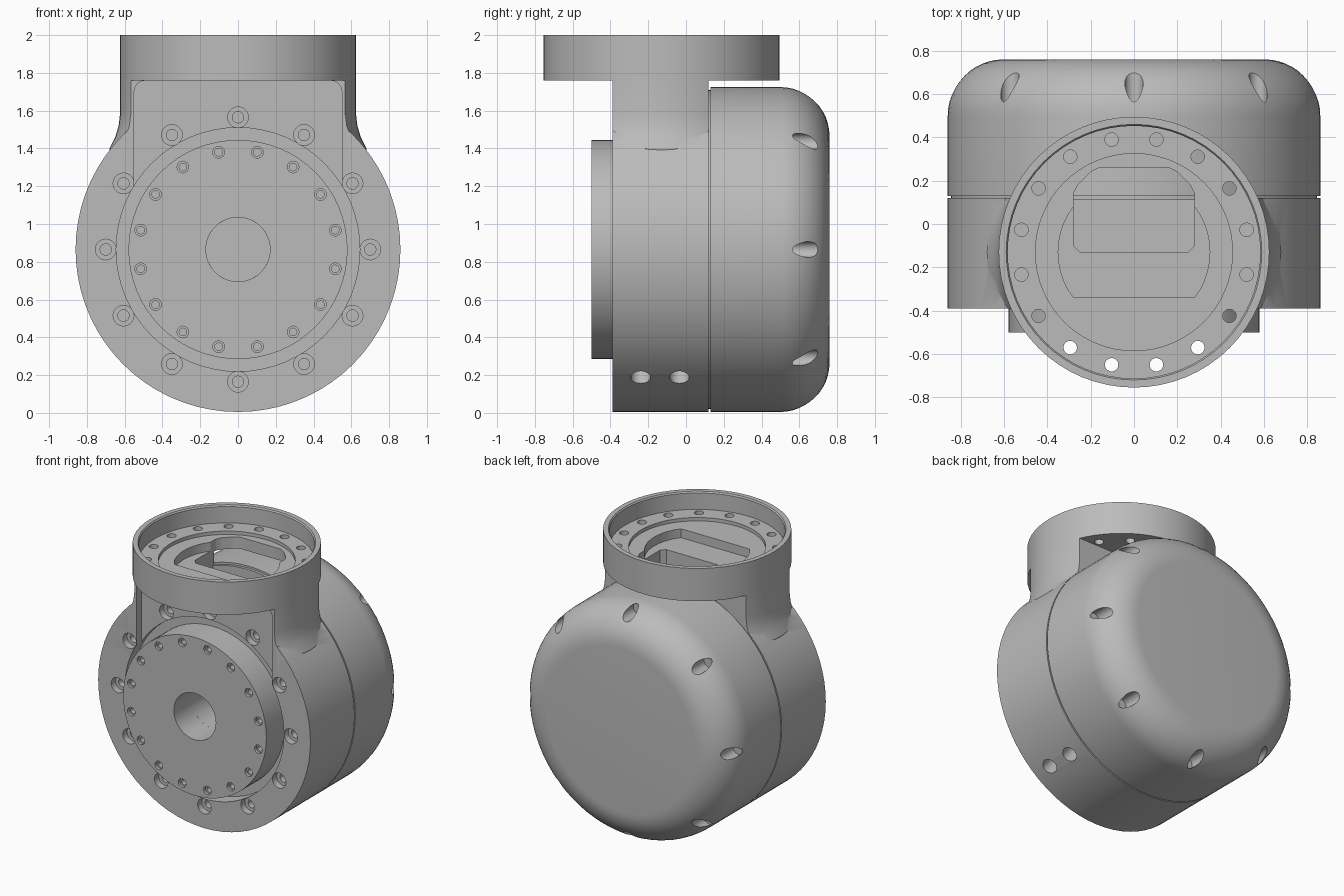
import bpy, bmesh
from math import pi, sin, cos, radians
from mathutils import Matrix, Vector

if "Cube" in bpy.data.objects:
    bpy.data.objects.remove(bpy.data.objects["Cube"])

metal = bpy.data.materials.new("brushed_grey")
metal.use_nodes = True
GREY = (0.5, 0.5, 0.5, 1)
metal.diffuse_color = GREY
metal.node_tree.nodes["Principled BSDF"].inputs["Base Color"].default_value = GREY

AXIS_Z = 0.865                                   # height of the main axis
RING_Y = -0.13                                   # centre of the top ring
TO_Y = Matrix.Rotation(-pi / 2, 4, 'X')          # turns a z axis into +y
MAIN = Matrix.Translation((0, 0, AXIS_Z)) @ TO_Y
RING = Matrix.Translation((0, RING_Y, 0))


def finish(name, bm):
    bmesh.ops.recalc_face_normals(bm, faces=bm.faces)
    me = bpy.data.meshes.new(name)
    bm.to_mesh(me)
    bm.free()
    me.materials.append(metal)
    ob = bpy.data.objects.new(name, me)
    bpy.context.collection.objects.link(ob)
    return ob


def lathe(name, profile, places, seg=64, closed=False):
    """Revolve (radius, height) points about z, once at each matrix."""
    one = bmesh.new()
    vs = [one.verts.new((r, 0, h)) for r, h in profile]
    es = [one.edges.new(p) for p in zip(vs, vs[1:])]
    if closed:
        es.append(one.edges.new((vs[-1], vs[0])))
    bmesh.ops.spin(one, geom=vs + es, axis=(0, 0, 1), cent=(0, 0, 0),
                   angle=2 * pi, steps=seg, use_merge=False)
    bmesh.ops.remove_doubles(one, verts=one.verts, dist=1e-5)
    tmp = bpy.data.meshes.new("tmp")
    one.to_mesh(tmp)
    one.free()
    bm = bmesh.new()
    for m in places:
        copy = tmp.copy()
        copy.transform(m)
        bm.from_mesh(copy)
        bpy.data.meshes.remove(copy)
    bpy.data.meshes.remove(tmp)
    return finish(name, bm)


def rod(name, r, lo, hi, places, seg=64):
    return lathe(name, [(0, lo), (r, lo), (r, hi), (0, hi)], places, seg)


def prism(name, pts, lo, hi, turn=Matrix()):
    bm = bmesh.new()
    face = bm.faces.new([bm.verts.new((x, y, lo)) for x, y in pts])
    new = bmesh.ops.extrude_face_region(bm, geom=[face])["geom"]
    bmesh.ops.translate(bm, vec=(0, 0, hi - lo),
                        verts=[g for g in new if isinstance(g, bmesh.types.BMVert)])
    bmesh.ops.transform(bm, matrix=turn, verts=bm.verts)
    return finish(name, bm)


def combine(target, tool, op='DIFFERENCE', keep=False):
    mod = target.modifiers.new("bool", 'BOOLEAN')
    mod.operation, mod.solver, mod.object = op, 'EXACT', tool
    bpy.context.view_layer.objects.active = target
    bpy.ops.object.modifier_apply(modifier=mod.name)
    if not keep:
        bpy.data.objects.remove(tool)


def around(base, r, angles, lift=0):
    """Matrices on a bolt circle of radius r, in degrees."""
    return [base @ Matrix.Translation((r * cos(radians(a)), r * sin(radians(a)), lift))
            for a in angles]


def mirrored(half):
    """Close a right-hand half outline by mirroring it in x."""
    return half + [(-x, y) for x, y in reversed(half)]


# Housing: drum plus a flared neck trimmed flat at front and back
housing = rod("housing", 0.86, -0.39, 0.12, [MAIN], 72)
flare = [(0, 0.9), (0.62, 0.9), (0.68, 1.4), (0.65, 1.46), (0.632, 1.52),
         (0.625, 1.58), (0.625, 1.765), (0, 1.765)]
neck = lathe("neck", flare, [RING], 64)
slab = prism("slab", mirrored([(1, -0.39), (1, 0.12)]), 0.5, 2.2)
combine(neck, slab, 'INTERSECT')
combine(housing, neck, 'UNION')

# Front pocket in the neck, round recess and central bore
top = [(0.55, AXIS_Z)] + [(0.49 + 0.06 * cos(a * pi / 8), 1.70 + 0.06 * sin(a * pi / 8))
                          for a in range(5)]
pocket = prism("pocket", mirrored(top), 0.33, 0.6, Matrix.Rotation(pi / 2, 4, 'X'))
combine(housing, pocket)
combine(housing, rod("recess", 0.645, -0.6, -0.29, [MAIN]))
combine(housing, rod("bore", 0.17, -0.6, 0.0, [MAIN], 48))

# Counterbored housing bolts; the upper three sit in the pocket
# (main-axis local y points down, so the upper ones are at 240, 270 and 300)
drill = [(0, 0.13), (0.03, 0.13), (0.03, 0.05), (0.055, 0.05), (0.055, -0.1), (0, -0.1)]
outer = [a for a in range(0, 360, 30) if a not in (240, 270, 300)]
spots = around(MAIN, 0.70, outer, -0.39) + around(MAIN, 0.70, (240, 270, 300), -0.33)
combine(housing, lathe("bolt_holes", drill, spots, 20))

# Two radial ports low on the left side
radial = Vector((cos(radians(52)), 0, -sin(radians(52)))).to_track_quat('Z', 'Y').to_matrix().to_4x4()
ports = [Matrix.Translation((0, y, AXIS_Z)) @ radial for y in (-0.24, -0.035)]
combine(housing, rod("ports", 0.052, 0.74, 1.0, ports, 24))

# Output disc
disc = lathe("output_disc", [(0.17, -0.5), (0.58, -0.5), (0.58, -0.27), (0.17, -0.27)],
             [MAIN], 64, closed=True)
step = [(0, 0.1), (0.02, 0.1), (0.02, 0.02), (0.031, 0.02), (0.031, -0.05), (0, -0.05)]
sixteen = [11.25 + 22.5 * i for i in range(16)]
combine(disc, lathe("disc_holes", step, around(MAIN, 0.525, sixteen, -0.5), 16))

# Rear cover with a large rounded edge and eight bolt clearances
round_edge = [(0.6 + 0.26 * cos(i * pi / 24), 0.5 + 0.26 * sin(i * pi / 24)) for i in range(13)]
cover = lathe("rear_cover", [(0, 0.11), (0.845, 0.11), (0.845, 0.13), (0.86, 0.13)]
              + round_edge + [(0, 0.76)], [MAIN], 72)
combine(cover, rod("cover_holes", 0.042, 0.55, 0.9,
                   around(MAIN, 0.81, range(0, 360, 45)), 24))

# Top mounting ring with its stepped floor
ring = lathe("mounting_ring", [(0, 1.76), (0.625, 1.76), (0.625, 2), (0.59, 2), (0.583, 1.99),
                               (0.583, 1.87), (0.455, 1.87), (0.455, 1.845), (0, 1.845)],
             [RING], 64)
combine(ring, rod("ring_holes", 0.031, 1.7, 1.95, around(RING, 0.53, sixteen), 20))
d_shape = [(0.35 * cos(i * pi / 24), max(0.35 * sin(i * pi / 24), -0.21)) for i in range(48)]
combine(ring, prism("cable_recess", d_shape, 1.78, 1.95, RING))

# Cable window through the ring and down into the neck
window = prism("window", mirrored([(0.25, -0.13), (0.28, -0.10), (0.28, 0.14), (0.26, 0.18),
                                   (0.20, 0.24), (0.16, 0.26)]), 1.62, 1.95)
combine(ring, window, keep=True)
combine(housing, window)

# Smooth curved walls, keep machined edges sharp
for ob in (housing, disc, cover, ring):
    bpy.ops.object.select_all(action='DESELECT')
    ob.select_set(True)
    bpy.context.view_layer.objects.active = ob
    bpy.ops.object.shade_smooth_by_angle(angle=radians(30))
